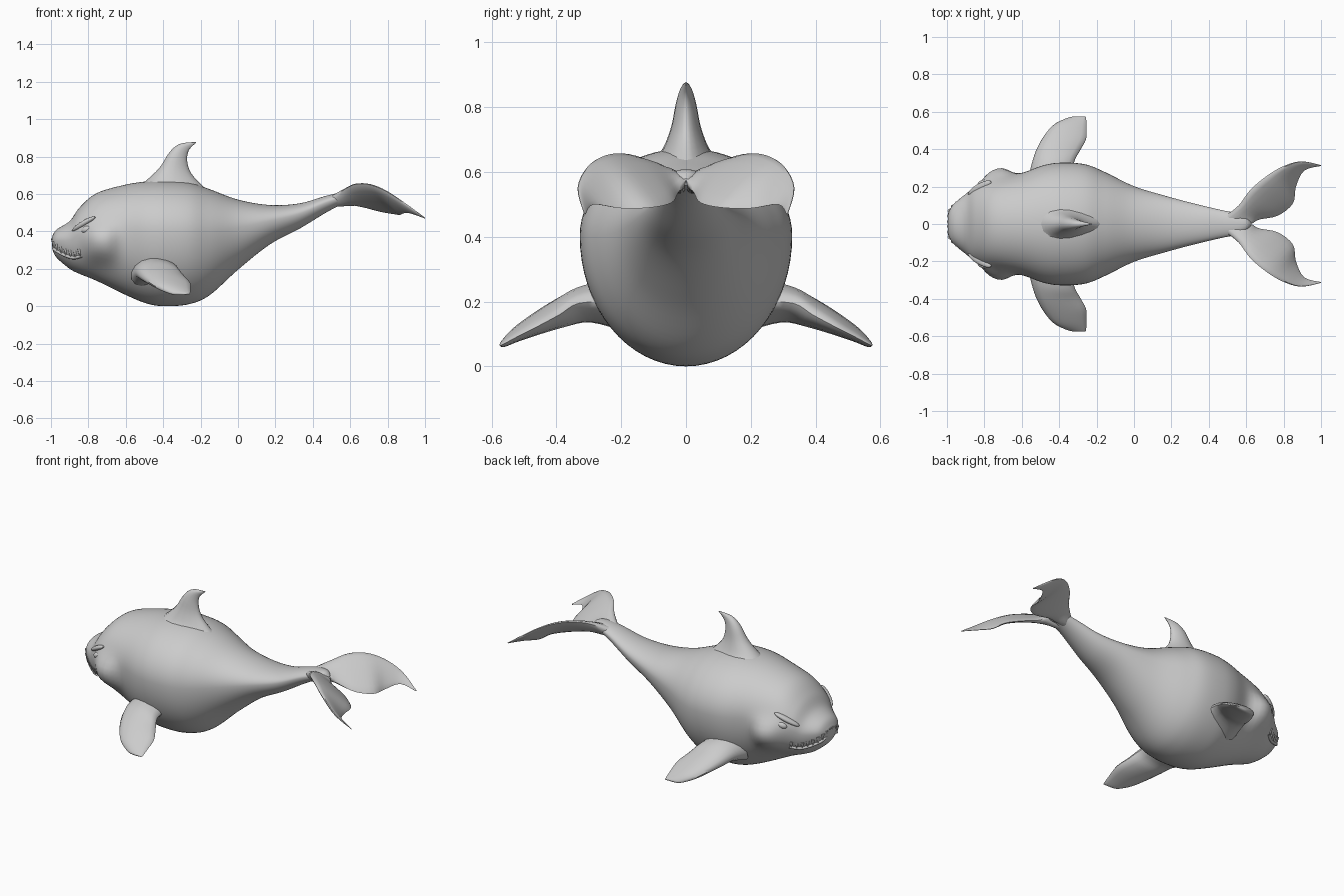
import bpy, bmesh, math
from mathutils import Vector, Matrix, Euler

if "Cube" in bpy.data.objects:
    bpy.data.objects.remove(bpy.data.objects["Cube"])


def spline(rows, steps):
    """Catmull-Rom interpolation through rows of numbers."""
    pts = [Vector(r) for r in rows]
    out = []
    for i in range(len(pts) - 1):
        p1, p2 = pts[i], pts[i + 1]
        p0, p3 = pts[max(i - 1, 0)], pts[min(i + 2, len(pts) - 1)]
        for k in range(steps):
            t = k / steps
            out.append(0.5 * (2 * p1 + (p2 - p0) * t
                              + (2 * p0 - 5 * p1 + 4 * p2 - p3) * t * t
                              + (3 * p1 - p0 - 3 * p2 + p3) * t ** 3))
    return out + [pts[-1]]


def finish(name, bm, mirror=False, angle=50):
    bmesh.ops.recalc_face_normals(bm, faces=bm.faces)
    me = bpy.data.meshes.new(name)
    bm.to_mesh(me)
    bm.free()
    ob = bpy.data.objects.new(name, me)
    bpy.context.collection.objects.link(ob)
    if mirror:
        m = ob.modifiers.new("mirror", 'MIRROR')
        m.use_axis = (False, True, False)
        m.use_mirror_merge = False
    bpy.ops.object.select_all(action='DESELECT')
    ob.select_set(True)
    bpy.context.view_layer.objects.active = ob
    bpy.ops.object.shade_smooth_by_angle(angle=math.radians(angle))
    return ob


def skin(name, rings, mirror=False):
    """Bridge closed rings of points and cap both ends."""
    bm = bmesh.new()
    vs = [[bm.verts.new(p) for p in r] for r in rings]
    n = len(vs[0])
    for a, b in zip(vs, vs[1:]):
        for j in range(n):
            bm.faces.new((a[j], a[(j + 1) % n], b[(j + 1) % n], b[j]))
    bm.faces.new(vs[0])
    bm.faces.new(vs[-1])
    return finish(name, bm, mirror)


def fin(name, rows, axis, mirror=False, n=16):
    """Rows: leading xyz, trailing xyz, thickness along axis."""
    rings = []
    for r in spline(rows, 4):
        lead, trail, th = Vector(r[0:3]), Vector(r[3:6]), r[6]
        ring = []
        for j in range(n):
            a = 2 * math.pi * j / n
            t = (1 - math.cos(a)) / 2
            ring.append(lead.lerp(trail, t) + Vector(axis).normalized() * th / 2 * math.sin(a) * (1.2 - 0.5 * t))
        rings.append(ring)
    return skin(name, rings, mirror)


def ball(name, loc, radii, rot=(0, 0, 0)):
    bm = bmesh.new()
    mat = (Matrix.Translation(loc) @ Euler([math.radians(v) for v in rot]).to_matrix().to_4x4()
           @ Matrix.Diagonal((*radii, 1)))
    bmesh.ops.create_uvsphere(bm, u_segments=24, v_segments=14, radius=1, matrix=mat)
    return finish(name, bm, True)


# Body: x, bottom z, top z, half width
sections = spline([
    (-.995, .31, .37, .05), (-.97, .26, .41, .10), (-.9, .20, .455, .16),
    (-.845, .172, .53, .198), (-.754, .135, .605, .23), (-.6, .06, .65, .272),
    (-.48, .012, .668, .315), (-.38, .0, .672, .328), (-.257, .012, .66, .318),
    (-.15, .06, .625, .275), (0, .195, .57, .202), (.17, .33, .541, .15),
    (.33, .415, .55, .107), (.47, .50, .59, .074), (.55, .54, .607, .058),
    (.60, .55, .605, .035), (.625, .56, .585, .01)], 6)


def mid(s):
    return s[1] + 0.6 * (s[2] - s[1])


def cheek(x, z):
    """Swelling of the cheeks, blended into the body."""
    return .068 * math.exp(-(abs((x + .735) / .085) ** 2.6 + abs((z - .33) / .1) ** 2.6))


rings = []
for s in sections:
    zm = mid(s)
    ring = []
    for j in range(64):
        a = 2 * math.pi * j / 64
        c = math.cos(a)
        z = zm + c * ((s[2] - zm) if c > 0 else (zm - s[1]))
        ring.append((s[0], math.sin(a) * (s[3] + cheek(s[0], z)), z))
    rings.append(ring)
skin("body", rings)


def side(x, z):
    """Half width of the body at x, z."""
    for a, b in zip(sections, sections[1:]):
        if a[0] <= x <= b[0]:
            s = a.lerp(b, (x - a[0]) / (b[0] - a[0]))
            zm = mid(s)
            u = (z - zm) / ((s[2] - zm) if z > zm else (zm - s[1]))
            return (s[3] + cheek(x, z)) * math.sqrt(max(0, 1 - u * u))
    return 0


# Dorsal fin, flared where it meets the back
fin("dorsal_fin", [
    (-.54, 0, .63, -.12, 0, .585, .30), (-.495, 0, .668, -.18, 0, .635, .17),
    (-.42, 0, .74, -.25, 0, .71, .10), (-.365, 0, .825, -.272, 0, .78, .065),
    (-.31, 0, .868, -.262, 0, .835, .035), (-.225, 0, .878, -.225, 0, .873, .004)], (0, 1, 0))

# Side flippers
fin("flipper", [
    (-.57, .22, .18, -.33, .22, .20, .18), (-.55, .31, .185, -.32, .33, .195, .12),
    (-.525, .39, .165, -.29, .39, .16, .095), (-.485, .465, .135, -.256, .455, .125, .07),
    (-.43, .53, .10, -.254, .52, .092, .045), (-.36, .566, .07, -.256, .565, .068, .022),
    (-.32, .574, .066, -.26, .575, .064, .006)], (.25, .4, 1), True)

# Tail flukes
fin("fluke", [
    (.42, .0, .545, .63, .0, .575, .05), (.49, .045, .575, .64, .008, .56, .075),
    (.56, .10, .618, .675, .025, .535, .06),
    (.62, .18, .65, .77, .045, .505, .048), (.70, .25, .65, .85, .11, .49, .04),
    (.79, .305, .615, .866, .20, .488, .032), (.89, .335, .55, .91, .285, .50, .02),
    (1.0, .315, .472, .998, .31, .47, .004)], (.3, 0, 1), True)

# Brows and eyes, mostly sunk into the head
ball("brow", (-.825, side(-.825, .44) - .012, .44), (.08, .024, .016), (0, -28, 30))
ball("eye", (-.81, side(-.81, .41) - .014, .41), (.03, .018, .018), (0, -20, 25))

# Mouth line: x, z along the side of the snout
mouth = spline([(-.994, .345), (-.975, .325), (-.93, .30), (-.88, .285), (-.835, .295)], 4)
path = [Vector((-.995, 0, .35))] + [Vector((x, side(x, z), z)) for x, z in mouth]

# Lower lip, a thin tube below the teeth
lip = bpy.data.curves.new("lower_lip", 'CURVE')
lip.dimensions = '3D'
lip.bevel_depth = .009
lip.bevel_resolution = 2
lip_path = [Vector((p.x, -p.y, p.z)) for p in reversed(path[1:])] + path
sp = lip.splines.new('POLY')
sp.points.add(len(lip_path) - 1)
for q, p in zip(sp.points, lip_path):
    z = p.z - .026
    y = math.copysign(max(side(p.x, z), abs(p.y) - .012), p.y) if p.y else 0
    q.co = (max(p.x, -.985), y, z, 1)
bpy.context.collection.objects.link(bpy.data.objects.new("lower_lip", lip))

# Teeth: small cones spaced along the mouth
bm = bmesh.new()
lengths = [0]
for a, b in zip(path, path[1:]):
    lengths.append(lengths[-1] + (b - a).length)
for k in range(9):
    d = (k + .5) / 9 * lengths[-1]
    i = max(j for j in range(len(path) - 1) if lengths[j] <= d)
    p = path[i].lerp(path[i + 1], (d - lengths[i]) / (lengths[i + 1] - lengths[i]))
    p = Vector((max(p.x, -.988), max(p.y - .004, .008), p.z - .006))
    bmesh.ops.create_cone(bm, cap_ends=True, segments=8, radius1=.002, radius2=.012, depth=.038,
                          matrix=Matrix.Translation(p))
finish("teeth", bm, True)
